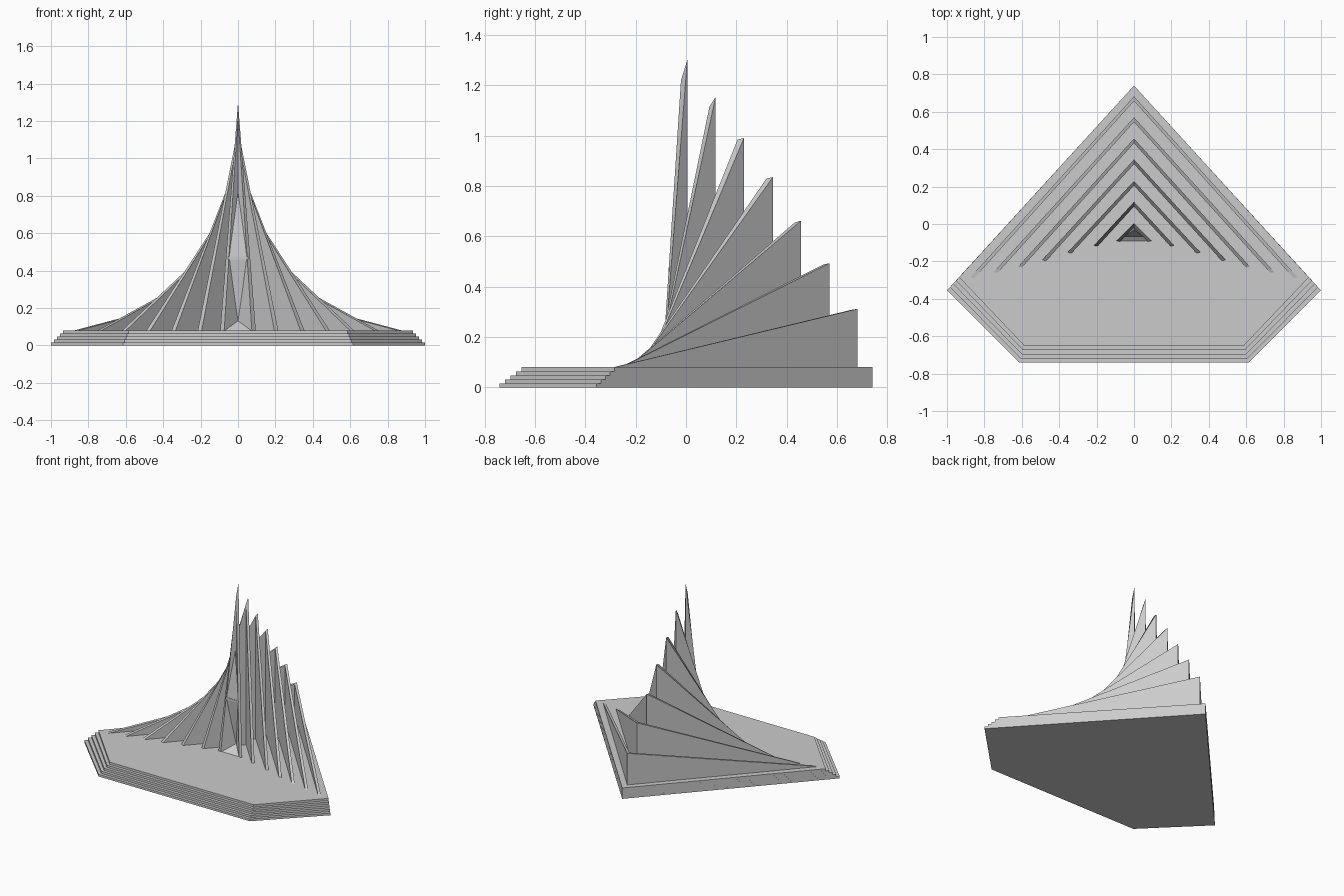
import bpy, bmesh

if "Cube" in bpy.data.objects:
    bpy.data.objects.remove(bpy.data.objects["Cube"])

TOP = 0.08  # height of the plinth top


def make(name, verts, faces):
    me = bpy.data.meshes.new(name)
    me.from_pydata(verts, [], faces)
    bm = bmesh.new()
    bm.from_mesh(me)
    bmesh.ops.recalc_face_normals(bm, faces=bm.faces)
    bm.to_mesh(me)
    bm.free()
    ob = bpy.data.objects.new(name, me)
    bpy.context.collection.objects.link(ob)
    return ob


def prism(name, outline, z0, z1):
    n = len(outline)
    verts = [(x, y, z) for z in (z0, z1) for x, y in outline]
    faces = [tuple(range(n)), tuple(range(n, 2 * n))]
    faces += [(i, (i + 1) % n, n + (i + 1) % n, n + i) for i in range(n)]
    return make(name, verts, faces)


def hull(name, pts):
    me = bpy.data.meshes.new(name)
    bm = bmesh.new()
    for p in pts:
        bm.verts.new(p)
    bmesh.ops.convex_hull(bm, input=bm.verts)
    bm.to_mesh(me)
    bm.free()
    ob = bpy.data.objects.new(name, me)
    bpy.context.collection.objects.link(ob)
    return ob


# Stepped plinth: the front edges step in, the two back edges stay flush
STEPS = 5
for i in range(STEPS):
    f = i / (STEPS - 1)
    xs, ys = 1 - 0.065 * f, -0.355 + 0.07 * f
    xf, yf = 0.615 - 0.03 * f, -0.74 + 0.087 * f
    prism(f"plinth_step_{i + 1}",
          [(0, 0.74), (-xs, ys), (-xf, yf), (xf, yf), (xs, ys)],
          TOP * i / STEPS, TOP * (i + 1) / STEPS)

# Folded triangular walls: apex y, outer top, inner top, foot x, foot y
WALLS = [
    (0.005, 1.30, 1.22, 0.095, -0.09),
    (0.118, 1.155, 1.115, 0.215, -0.115),
    (0.230, 0.99, 0.985, 0.355, -0.152),
    (0.345, 0.835, 0.83, 0.490, -0.192),
    (0.457, 0.662, 0.655, 0.620, -0.228),
    (0.570, 0.493, 0.488, 0.750, -0.257),
    (0.682, 0.312, 0.308, 0.875, -0.285),
]
T = 0.025
for i, (ya, zo, zi, xe, ye) in enumerate(WALLS):
    verts = [(0, ya, TOP), (0, ya, zo), (0, ya - T, TOP), (0, ya - T, zi)]
    faces = []
    for s in (-1, 1):
        a = len(verts)
        verts += [(s * xe, ye, TOP), (s * (xe - 0.021), ye - 0.004, TOP)]
        b = a + 1
        faces += [(0, 1, a), (2, 3, b), (1, 3, b, a), (0, 2, b, a)]
    make(f"folded_wall_{i + 1}", verts, faces)

# Infill inside the tallest wall: sloped panels meeting at a lintel
hull("upper_panel", [(-0.048, -0.066, 0.475), (0.048, -0.066, 0.475),
                     (0, -0.03, 0.82), (0, -0.018, 0.475)])
hull("lower_panel", [(-0.048, -0.066, 0.462), (0.048, -0.066, 0.462),
                     (0, -0.022, 0.13), (0, -0.018, 0.462)])
prism("lintel", [(-0.054, -0.069), (0.054, -0.069), (0, -0.018)], 0.46, 0.476)
hull("entrance_ramp", [(-0.08, -0.09, TOP), (0.08, -0.09, TOP),
                       (0, -0.022, 0.13), (0, -0.018, TOP)])
